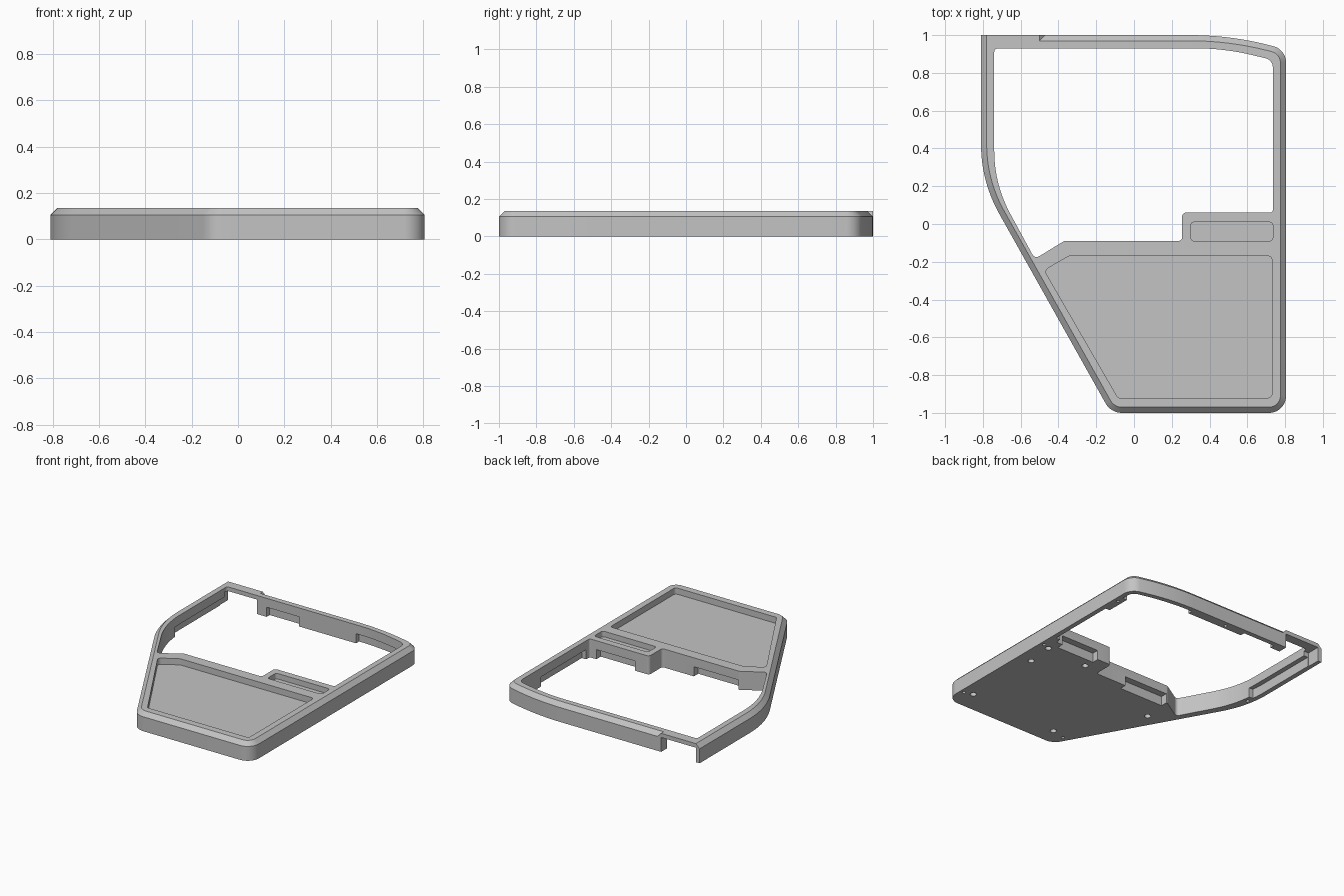
import bpy, bmesh, math
from mathutils import Vector

cube = bpy.data.objects.get("Cube")
if cube:
    bpy.data.objects.remove(cube)

HEIGHT, EDGE, BEVEL, WALL = 0.135, 0.105, 0.03, 0.035

grey = bpy.data.materials.new("plain_grey")
grey.use_nodes = True
grey.diffuse_color = (0.55, 0.55, 0.55, 1)
grey.node_tree.nodes["Principled BSDF"].inputs["Base Color"].default_value = grey.diffuse_color


def rounded(corners, steps=8):
    """Outline through corners (x, y, radius), each replaced by a tangent arc."""
    out = []
    for i, (x, y, r) in enumerate(corners):
        p = Vector((x, y))
        a = (Vector(corners[i - 1][:2]) - p).normalized()
        b = (Vector(corners[(i + 1) % len(corners)][:2]) - p).normalized()
        if r == 0:
            out.append(p)
            continue
        half = a.angle(b) / 2
        centre = p + (a + b).normalized() * r / math.sin(half)
        start = p + a * r / math.tan(half) - centre
        end = p + b * r / math.tan(half) - centre
        sweep = math.atan2(start.x * end.y - start.y * end.x, start.dot(end))
        for k in range(steps + 1):
            c, s = math.cos(sweep * k / steps), math.sin(sweep * k / steps)
            out.append(centre + Vector((c * start.x - s * start.y, s * start.x + c * start.y)))
    return out


def inset(loop, d):
    """Move a counter-clockwise outline inwards by d."""
    out = []
    for i, p in enumerate(loop):
        e = (p - loop[i - 1]).normalized()
        f = (loop[(i + 1) % len(loop)] - p).normalized()
        n, m = Vector((-e.y, e.x)), Vector((-f.y, f.x))
        out.append(p + (n + m) * d / (1 + n.dot(m)))
    return out


def loft(name, layers):
    """Closed solid through a stack of equal-length outlines (loop, z)."""
    bm = bmesh.new()
    rings = [[bm.verts.new((p[0], p[1], z)) for p in loop] for loop, z in layers]
    for low, high in zip(rings, rings[1:]):
        for i in range(len(low)):
            bm.faces.new((low[i - 1], low[i], high[i], high[i - 1]))
    bm.faces.new(rings[0])
    bm.faces.new(rings[-1])
    bmesh.ops.remove_doubles(bm, verts=bm.verts, dist=1e-5)
    bmesh.ops.recalc_face_normals(bm, faces=bm.faces)
    mesh = bpy.data.meshes.new(name)
    bm.to_mesh(mesh)
    bm.free()
    mesh.materials.append(grey)
    obj = bpy.data.objects.new(name, mesh)
    bpy.context.collection.objects.link(obj)
    return obj


def prism(name, loop, z0, z1):
    return loft(name, [(loop, z0), (loop, z1)])


def box(name, x0, x1, y0, y1, z0, z1):
    return prism(name, [(x0, y0), (x1, y0), (x1, y1), (x0, y1)], z0, z1)


def combine(target, tool, operation="DIFFERENCE"):
    mod = target.modifiers.new(operation, "BOOLEAN")
    mod.operation, mod.solver, mod.object = operation, "EXACT", tool
    bpy.context.view_layer.objects.active = target
    bpy.ops.object.modifier_apply(modifier=mod.name)
    bpy.data.objects.remove(tool)


# Outer shell with a bevelled top edge
outer = rounded([(-0.81, 1, 0), (-0.81, 0.226, 0.75), (-0.122, -1, 0.1), (0.805, -1, 0.09),
                 (0.805, 0.925, 0.09), (0.5, 1, 1.7)], 12)
case = loft("case", [(outer, 0), (outer, EDGE), (inset(outer, BEVEL), HEIGHT)])

# Square-edged bridge above the cable gap
bridge = loft("bridge", [([(-0.81, 0.95), (-0.47, 0.95), (-0.47, 1), (-0.81, 1)], EDGE),
                         ([(-0.78, 0.95), (-0.5, 0.95), (-0.5, 1), (-0.78, 1)], HEIGHT)])
combine(case, bridge, "UNION")

# Hollow below the frame, leaving solid bosses
hollow = prism("hollow", [(p.x, max(p.y, 0.1)) for p in inset(outer, WALL)], -0.02, 0.07)
for x0, x1, y0, y1 in ((-0.16, 0.3, 0.8, 1.1), (-0.5, -0.42, 0.8, 1.1),
                       (-0.9, -0.6, 0.05, 0.33), (0.7, 0.9, 0.62, 0.8)):
    combine(hollow, box("boss", x0, x1, y0, y1, -0.1, 0.2))
combine(case, hollow)

# Large window
window = rounded([(-0.74, 0.93, 0.02), (-0.74, 0.21, 0.7), (-0.525, -0.185, 0.025),
                  (-0.37, -0.09, 0.03), (0.255, -0.09, 0.02), (0.255, 0.06, 0.02),
                  (0.735, 0.06, 0.015), (0.735, 0.868, 0.05), (0.48, 0.93, 1.3)])
combine(case, prism("window", window, -0.1, 0.3))

# Shallow trays in the top face
tray = rounded([(-0.475, -0.245, 0.025), (-0.345, -0.17, 0.03), (0.73, -0.17, 0.02),
                (0.73, -0.92, 0.02), (-0.085, -0.92, 0.015)])
combine(case, prism("tray", tray, 0.09, 0.3))
slot = rounded([(x, y, 0.02) for x, y in ((0.3, -0.09), (0.735, -0.09), (0.735, 0.01), (0.3, 0.01))])
combine(case, prism("slot", slot, 0.095, 0.3))

# Cable gap at the back and clip pockets along the window
combine(case, box("cable_gap", -0.78, -0.5, 0.9, 1.1, -0.1, EDGE))
combine(case, box("clip_pocket", 0.37, 0.68, 0.01, 0.1, -0.1, 0.07))
combine(case, box("clip_pocket", -0.36, 0, -0.14, -0.05, -0.1, 0.07))

# Screw holes in the underside
large = [(-0.38, -0.31), (-0.02, -0.87), (0.71, -0.84), (0.7, -0.245), (0.38, -0.06), (0.72, -0.04)]
small = [(-0.13, -0.9), (0.775, -0.86), (0.775, -0.02), (0.77, 0.75), (0.0, 0.96), (-0.765, 0.28)]
for spots, r in ((large, 0.022), (small, 0.012)):
    for x, y in spots:
        ring = [(x + r * math.cos(math.tau * k / 16), y + r * math.sin(math.tau * k / 16)) for k in range(16)]
        combine(case, prism("screw_hole", ring, -0.05, 0.04))

bpy.ops.object.select_all(action="DESELECT")
case.select_set(True)
bpy.context.view_layer.objects.active = case
bpy.ops.object.shade_smooth_by_angle(angle=math.radians(25))
